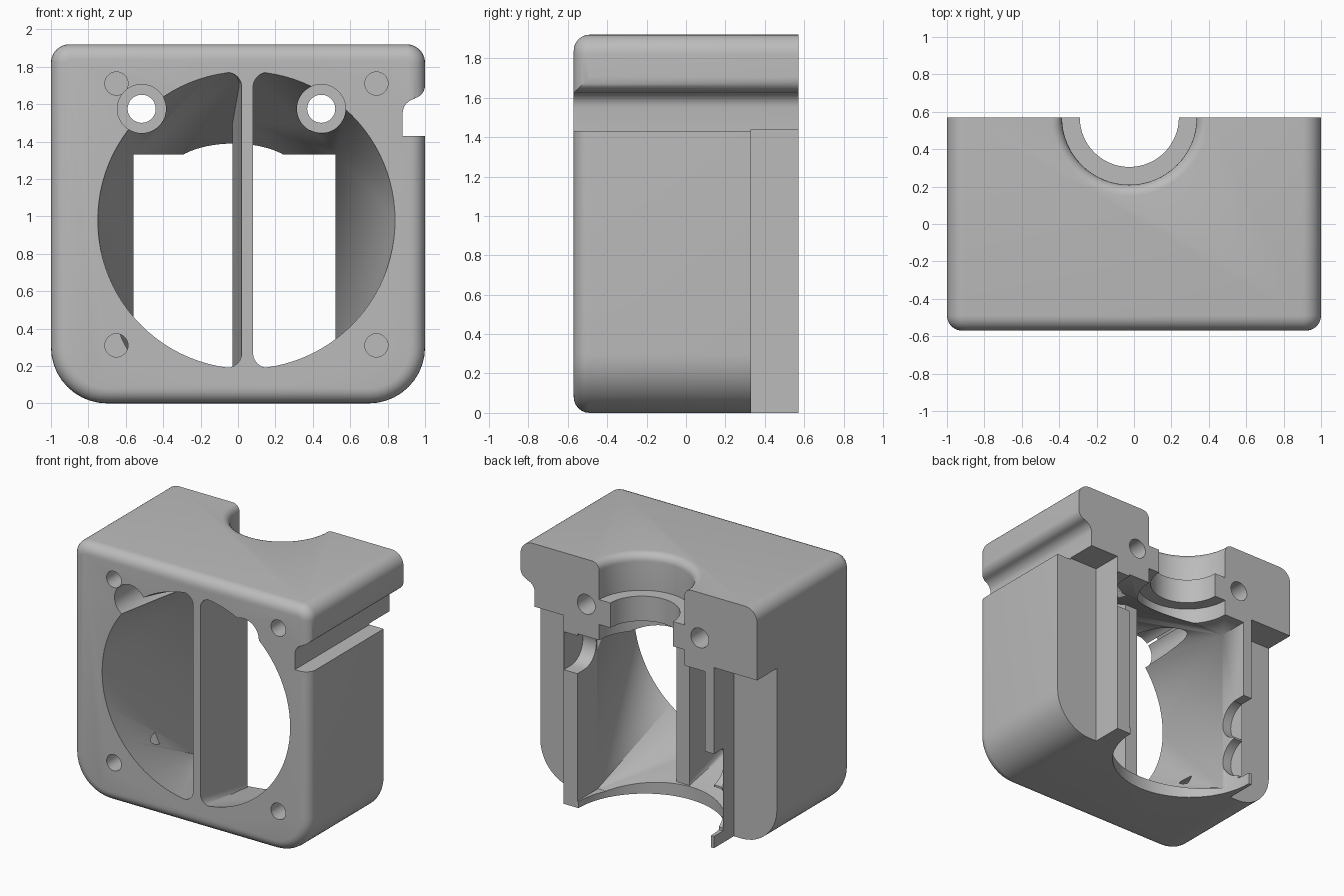
import bpy, bmesh
from math import sin, cos, pi, radians
from mathutils import Vector, Matrix

cube = bpy.data.objects.get("Cube")
if cube:
    bpy.data.objects.remove(cube, do_unlink=True)

grey = bpy.data.materials.new("plastic_grey")
grey.use_nodes = True
colour = (0.5, 0.5, 0.5, 1)
grey.diffuse_color = colour
grey.node_tree.nodes["Principled BSDF"].inputs["Base Color"].default_value = colour


def finish(name, bm):
    bmesh.ops.recalc_face_normals(bm, faces=bm.faces)
    mesh = bpy.data.meshes.new(name)
    bm.to_mesh(mesh)
    bm.free()
    mesh.materials.append(grey)
    ob = bpy.data.objects.new(name, mesh)
    bpy.context.collection.objects.link(ob)
    return ob


def arc(cx, cz, r, start, end, n=10):
    angles = [radians(start + (end - start) * i / n) for i in range(n + 1)]
    return [(cx + r * cos(a), cz + r * sin(a)) for a in angles]


def prism(bm, profile, y0, y1):
    """Extrude an x-z profile along y; returns the front face."""
    front = bm.faces.new([bm.verts.new((x, y0, z)) for x, z in profile])
    made = bmesh.ops.extrude_face_region(bm, geom=[front], use_keep_orig=True)
    moved = [v for v in made["geom"] if isinstance(v, bmesh.types.BMVert)]
    bmesh.ops.translate(bm, verts=moved, vec=(0, y1 - y0, 0))
    return front


def extrusion(name, profile, y0, y1):
    bm = bmesh.new()
    prism(bm, profile, y0, y1)
    return finish(name, bm)


def box(name, x0, x1, y0, y1, z0, z1):
    return extrusion(name, [(x0, z0), (x1, z0), (x1, z1), (x0, z1)], y0, y1)


def rod_y(name, x, z, r, y0, y1):
    return extrusion(name, arc(x, z, r, 0, 352.5, 47), y0, y1)


def rod_x(name, y, z, r, x0, x1):
    bm = bmesh.new()
    place = Matrix.Translation(((x0 + x1) / 2, y, z)) @ Matrix.Rotation(pi / 2, 4, 'Y')
    bmesh.ops.create_cone(bm, cap_ends=True, segments=32, radius1=r, radius2=r,
                          depth=x1 - x0, matrix=place)
    return finish(name, bm)


def lathe(name, profile, cx, cy, steps=64):
    """Revolve an (r, z) profile that starts and ends on the axis."""
    bm = bmesh.new()
    verts = [bm.verts.new((r, 0, z)) for r, z in profile]
    edges = [bm.edges.new(pair) for pair in zip(verts, verts[1:])]
    bmesh.ops.spin(bm, geom=verts + edges, cent=(0, 0, 0), axis=(0, 0, 1),
                   angle=2 * pi, steps=steps)
    bmesh.ops.remove_doubles(bm, verts=bm.verts, dist=0.0001)
    bmesh.ops.translate(bm, verts=bm.verts, vec=(cx, cy, 0))
    return finish(name, bm)


def combine(target, tool, operation='DIFFERENCE'):
    mod = target.modifiers.new("combine", 'BOOLEAN')
    mod.operation = operation
    mod.object = tool
    mod.solver = 'EXACT'
    bpy.context.view_layer.objects.active = target
    bpy.ops.object.modifier_apply(modifier=mod.name)
    bpy.data.objects.remove(tool, do_unlink=True)


FRONT, BACK, STEP, TOP = -0.57, 0.57, 0.33, 1.92
BORE_X = -0.025

# Main block: large bottom radii, small top radii, rounded front rim
bm = bmesh.new()
outline = (arc(-0.7, 0.3, 0.3, 180, 270) + arc(0.7, 0.3, 0.3, 270, 360)
           + arc(0.9, TOP - 0.1, 0.1, 0, 90) + arc(-0.9, TOP - 0.1, 0.1, 90, 180))
rim = prism(bm, outline, FRONT, BACK)
bmesh.ops.bevel(bm, geom=list(rim.edges), offset=0.08, segments=6, profile=0.5,
                affect='EDGES', clamp_overlap=True)
body = finish("fan_duct_body", bm)

# Stepped-back outer walls below the top block
combine(body, box("left_step", 0.635, 1.2, STEP, 0.8, -0.2, 1.44))
combine(body, box("right_step", -1.2, -0.635, STEP, 0.8, -0.2, 1.38))

# Belt groove along the left side
groove = ([(0.88, 1.43), (1.2, 1.43), (1.2, 1.71), (1.0, 1.71)]
          + arc(0.93, 1.70, 0.07, 0, -80, 6) + arc(0.96, 1.55, 0.08, 100, 180, 6))
combine(body, extrusion("groove", groove, -0.8, 0.8))

# Duct blending the round fan mouth into the rectangular chamber
bm = bmesh.new()
for x, z in arc(0.045, 0.98, 0.795, 0, 356.25, 95):
    bm.verts.new((x, FRONT - 0.001, z))
for x in (-0.56, 0.52):
    for z in (0.05, 1.33):
        bm.verts.new((x, STEP, z))
bmesh.ops.convex_hull(bm, input=bm.verts)
combine(body, finish("duct", bm))
combine(body, box("chamber", -0.56, 0.52, STEP - 0.01, 0.8, 0.05, 1.33))

# Stepped vertical bore with a rounded top lip
lip = [(0.42 - 0.06 * cos(a), TOP - 0.06 + 0.06 * sin(a))
       for a in [radians(15 * i) for i in range(7)]]
bore = ([(0, 1.2), (0.36, 1.2), (0.36, 1.45), (0.265, 1.45), (0.265, 1.64), (0.36, 1.64)]
        + lip + [(0.42, 2.1), (0, 2.1)])
combine(body, lathe("bore", bore, BORE_X, BACK))

# Half-round opening in the floor
floor_hole = [(0, -0.2), (0.56, -0.2), (0.56, 0.2), (0, 0.2)]
combine(body, lathe("floor_hole", floor_hole, -0.05, BACK))

# Rounded slots through the thin rear walls
combine(body, rod_x("left_slot_end", 0.485, 1.17, 0.145, 0.45, 0.634))
combine(body, box("left_slot", 0.45, 0.634, 0.485, 0.8, 1.025, 1.315))
for z in (0.57, 0.26):
    combine(body, rod_x("right_slot_end", 0.485, z, 0.15, -0.634, -0.5))
combine(body, box("right_slot", -0.7, -0.5, 0.46, 0.8, 0.09, 0.72))

# Counterbored clamp screws and fan screw holes
for x in (-0.515, 0.445):
    combine(body, rod_y("clamp_hole", x, 1.575, 0.075, -0.8, 0.8))
    combine(body, rod_y("counterbore", x, 1.575, 0.13, -0.8, 0.1))
for x in (-0.65, 0.74):
    for z in (0.31, 1.71):
        combine(body, rod_y("fan_screw_hole", x, z, 0.062, -0.8, -0.1))

# Central divider with flared ends, widening toward the back
r = 0.08
side = ([(0.08 + r, 0.1)] + arc(0.08 + r, 0.19 + r, r, 270, 180, 6)
        + arc(0.08 + r, 1.77 - r, r, 180, 90, 6) + [(0.08 + r, 1.82)])
profile = side + [(0.1 - x, z) for x, z in reversed(side)]
bm = bmesh.new()
prism(bm, profile, FRONT, 0.0)
for v in bm.verts:
    if v.co.y > -0.1:
        # flares flatten out and the right face drifts outward
        v.co.x = 0.08 if v.co.x > 0.05 else -0.03
        if v.co.z < 0.3:
            v.co.z = max(0.03, v.co.z - 0.12)
combine(body, finish("divider", bm), 'UNION')

# Shading: smooth curves, crisp edges
bpy.ops.object.select_all(action='DESELECT')
body.select_set(True)
bpy.context.view_layer.objects.active = body
bpy.ops.object.shade_smooth_by_angle(angle=radians(30))
